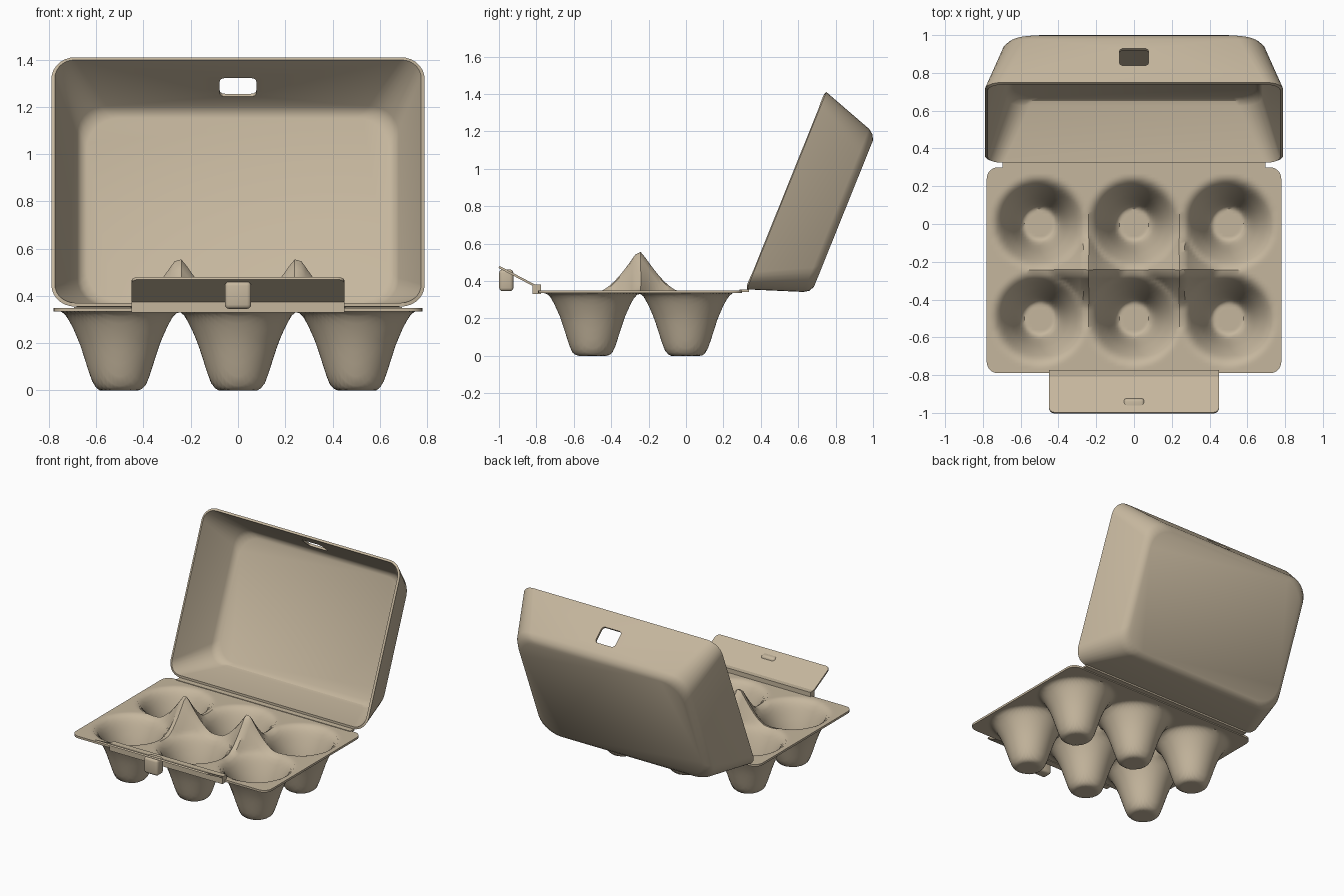
import bpy, bmesh, math
from mathutils import Vector, Matrix

if "Cube" in bpy.data.objects:
    bpy.data.objects.remove(bpy.data.objects["Cube"])

pulp = bpy.data.materials.new("pulp_beige")
pulp.diffuse_color = (0.56, 0.47, 0.34, 1)
pulp.use_nodes = True
pulp.node_tree.nodes["Principled BSDF"].inputs["Base Color"].default_value = pulp.diffuse_color


def finish(name, bm, angle=30, **mods):
    """Turn a bmesh into an object, apply the modifiers, shade smooth by angle."""
    me = bpy.data.meshes.new(name)
    bm.to_mesh(me)
    bm.free()
    me.materials.append(pulp)
    ob = bpy.data.objects.new(name, me)
    bpy.context.collection.objects.link(ob)
    bpy.ops.object.select_all(action='DESELECT')
    ob.select_set(True)
    bpy.context.view_layer.objects.active = ob
    for kind, settings in mods.items():
        m = ob.modifiers.new(kind, kind)
        for k, v in settings.items():
            setattr(m, k, v)
        bpy.ops.object.modifier_apply(modifier=m.name)
    bpy.ops.object.shade_smooth_by_angle(angle=math.radians(angle))
    return ob


def box(center, size, tilt=0):
    bm = bmesh.new()
    bmesh.ops.create_cube(bm, size=1, matrix=Matrix.Translation(center)
                          @ Matrix.Rotation(tilt, 4, 'X') @ Matrix.Diagonal((*size, 1)))
    return bm


def rounded_rect(hw, v0, v1, r, seg=7):
    """Points of a rounded rectangle, x in +-hw and v0..v1."""
    pts = []
    for i, (cx, cy) in enumerate([(hw - r, v1 - r), (r - hw, v1 - r),
                                  (r - hw, v0 + r), (hw - r, v0 + r)]):
        for k in range(seg + 1):
            a = math.pi / 2 * (i + k / seg)
            pts.append((cx + r * math.cos(a), cy + r * math.sin(a)))
    return pts


# Tray: a height field with six cups and two pointed posts
FLAT = 0.335
PROFILE = [(0.085, 0), (0.108, 0.018), (0.122, 0.05), (0.138, 0.1), (0.17, 0.2),
           (0.203, 0.275), (0.228, 0.318), (0.25, FLAT)]
CUPS = [(x, y) for x in (-0.5, 0, 0.5) for y in (-0.5, 0)]


def height(x, y):
    d = min(math.hypot(x - cx, y - cy) for cx, cy in CUPS)
    if d >= 0.25:
        inside = abs(x) < 0.5 and -0.5 < y < 0
        return min(FLAT + (d - 0.25) * 2.15, 0.552) if inside else FLAT
    if d <= PROFILE[0][0]:
        return 0
    for (r0, z0), (r1, z1) in zip(PROFILE, PROFILE[1:]):
        if d <= r1:
            return z0 + (z1 - z0) * (d - r0) / (r1 - r0)


HX, Y0, Y1, R, NX, NY = 0.78, -0.79, 0.30, 0.06, 96, 66
bm = bmesh.new()
grid = []
for j in range(NY + 1):
    row = []
    for i in range(NX + 1):
        x = -HX + 2 * HX * i / NX
        y = Y0 + (Y1 - Y0) * j / NY
        z = height(x, y)
        # pull corner points onto the rounded outline
        cx = max(-HX + R, min(HX - R, x))
        cy = max(Y0 + R, min(Y1 - R, y))
        d = math.hypot(x - cx, y - cy)
        if d > R:
            x, y = cx + (x - cx) * R / d, cy + (y - cy) * R / d
        row.append(bm.verts.new((x, y, z)))
    grid.append(row)
for j in range(NY):
    for i in range(NX):
        bm.faces.new((grid[j][i], grid[j][i + 1], grid[j + 1][i + 1], grid[j + 1][i]))
finish("tray", bm, 35, SOLIDIFY=dict(thickness=0.015, offset=1))

# Lid: lofted rounded rectangles, tipped back on the hinge
def lid_point(w, v, n):
    return Vector((w, 0.325 + 0.374 * v + 0.928 * n, 0.355 + 0.928 * v - 0.374 * n))


# each ring: half width, start, end, corner radius, depth
RINGS = [(0.79, 0, 1.137, 0.10, 0), (0.694, 0.1, 1.04, 0.14, 0.285),
         (0.675, 0.118, 1.02, 0.145, 0.313), (0.645, 0.147, 0.99, 0.15, 0.328)]
bm = bmesh.new()
loops = [[bm.verts.new(lid_point(w, v, n)) for w, v in rounded_rect(hw, v0, v1, r)]
         for hw, v0, v1, r, n in RINGS]
for a, b in zip(loops, loops[1:]):
    for k in range(len(a)):
        q = (k + 1) % len(a)
        bm.faces.new((a[k], a[q], b[q], b[k]))
cap = bm.faces.new(loops[-1])
bmesh.ops.recalc_face_normals(bm, faces=bm.faces)
cap.normal_update()
if cap.normal.y < 0:
    bmesh.ops.reverse_faces(bm, faces=bm.faces)

# Latch slot cutter through the lid's front wall
slot = finish("slot_cutter", box((0, 0.88, 1.29), (0.155, 0.12, 0.16), -math.radians(41)),
              BEVEL=dict(width=0.022, segments=3))
slot.hide_render = True
finish("lid", bm, 30, SOLIDIFY=dict(thickness=0.016, offset=-1),
       BOOLEAN=dict(object=slot, operation='DIFFERENCE', solver='EXACT'))
bpy.data.objects.remove(slot)

# Hinge strip
finish("hinge", box((0, 0.312, 0.348), (1.39, 0.05, 0.012)))

# Front flap with its fold ridge and latch knob
finish("flap_fold", box((0, -0.797, 0.356), (0.9, 0.046, 0.052)))
bm = bmesh.new()
bm.faces.new([bm.verts.new((w, -0.80 - 0.885 * s, 0.37 + 0.465 * s))
              for w, s in rounded_rect(0.45, 0, 0.226, 0.03, 4)])
finish("front_flap", bm, 30, SOLIDIFY=dict(thickness=0.012, offset=0))
finish("latch_knob", box((0, -0.961, 0.403), (0.112, 0.076, 0.116)),
       BEVEL=dict(width=0.018, segments=3))
